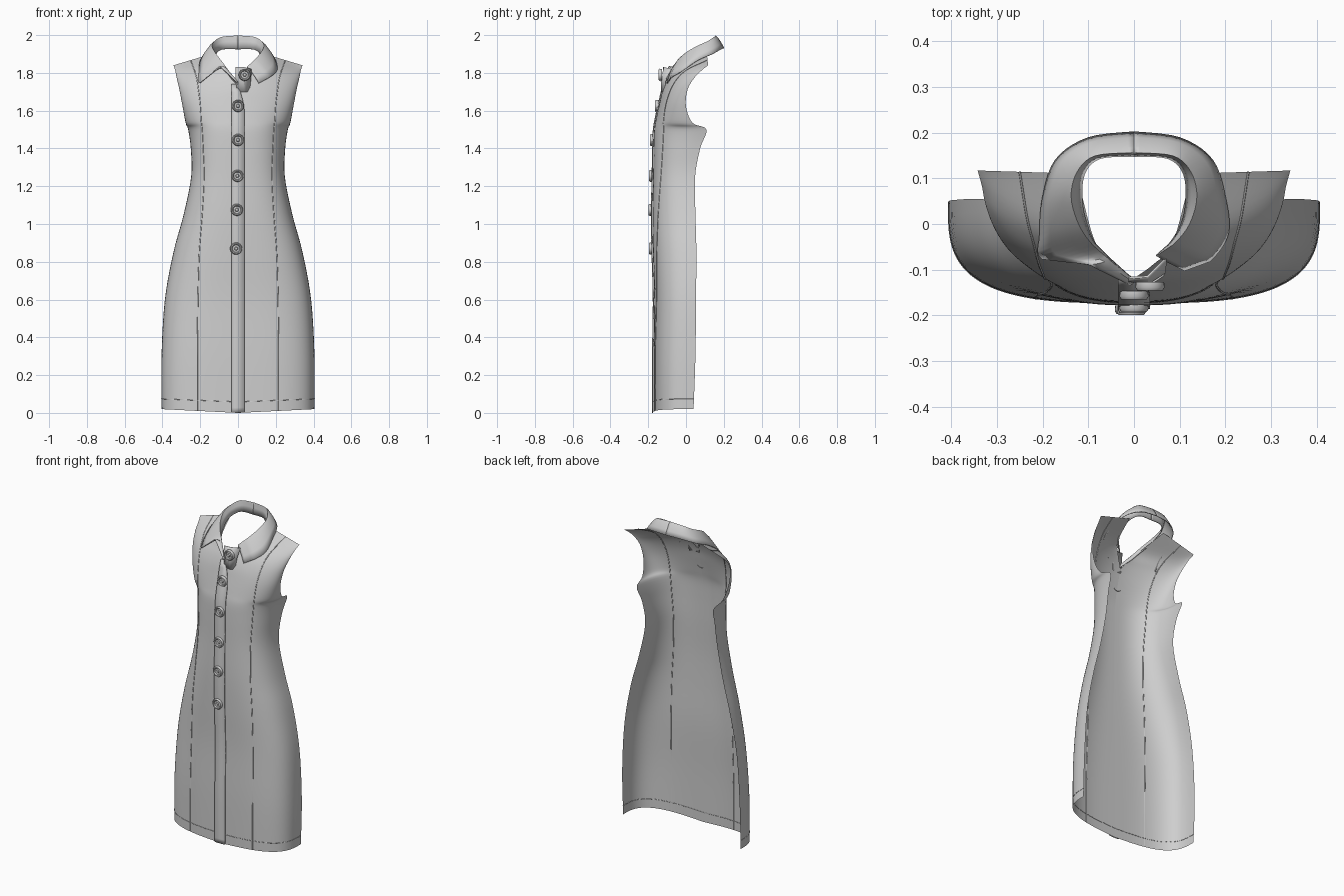
import bpy, bmesh, math
from mathutils import Vector

cube = bpy.data.objects.get("Cube")
if cube:
    bpy.data.objects.remove(cube, do_unlink=True)

fabric = bpy.data.materials.new("light_grey_fabric")
fabric.use_nodes = True
COLOR = (0.62, 0.62, 0.62, 1)
fabric.diffuse_color = COLOR
fabric.node_tree.nodes["Principled BSDF"].inputs["Base Color"].default_value = COLOR

# Body rows: centre x, y, z, then side x, y, z, then roundness
ROWS = [
    (0, -.172, 0, .405, .04, .02, 3.2),
    (0, -.172, .3, .405, .05, .3, 3.2),
    (0, -.168, .6, .387, .053, .6, 3),
    (0, -.175, .85, .342, .055, .85, 2.8),
    (0, -.178, 1.05, .288, .05, 1.05, 2.7),
    (0, -.174, 1.25, .248, .048, 1.25, 2.7),
    (0, -.172, 1.4, .25, .075, 1.4, 2.7),
    (0, -.168, 1.5, .264, .108, 1.5, 2.7),
    (0, -.156, 1.57, .277, .035, 1.535, 2.5),
    (0, -.138, 1.65, .293, .0, 1.62, 2.2),
    (0, -.12, 1.72, .31, .008, 1.71, 1.8),
    (.04, -.09, 1.78, .325, .045, 1.775, 1.5),
    (.085, -.04, 1.84, .333, .085, 1.815, 1.2),
    (.125, .11, 1.905, .342, .117, 1.84, 1),
]


def spline(pts, t):
    """Catmull-Rom point on a list of tuples, t counted in list steps."""
    i = max(0, min(int(t), len(pts) - 2))
    f = t - i
    a, b, c, d = (pts[max(0, min(k, len(pts) - 1))] for k in range(i - 1, i + 3))
    return [q + .5 * f * (r - p + f * (2*p - 5*q + 4*r - s + f * (3*(q - r) + s - p)))
            for p, q, r, s in zip(a, b, c, d)]


def on_row(row, angle):
    """Point on a rounded cross-section, from centre to side."""
    cx, cy, cz, sx, sy, sz, n = row
    fx = math.sin(angle) ** (2 / n)
    fy = 1 - max(0, math.cos(angle)) ** (2 / n)
    return Vector((cx + (sx - cx) * fx, cy + (sy - cy) * fy, cz + (sz - cz) * fx))


def at_x(t, x):
    """Point on the body at row position t and a given x."""
    row = spline(ROWS, t)
    f = max(0, min(1, (abs(x) - row[0]) / (row[3] - row[0])))
    p = on_row(row, math.asin(f ** (row[6] / 2)))
    p.x = math.copysign(p.x, x)
    return p


def row_at(z):
    """Row position whose centre lies at height z."""
    for i in range(len(ROWS) - 1):
        lo, hi = ROWS[i][2], ROWS[i + 1][2]
        if z <= hi:
            return i + (z - lo) / (hi - lo)
    return len(ROWS) - 1


def make(name, bm, thick=0):
    mesh = bpy.data.meshes.new(name)
    bmesh.ops.remove_doubles(bm, verts=bm.verts, dist=1e-5)
    bmesh.ops.recalc_face_normals(bm, faces=bm.faces)
    bm.to_mesh(mesh)
    bm.free()
    ob = bpy.data.objects.new(name, mesh)
    bpy.context.collection.objects.link(ob)
    mesh.materials.append(fabric)
    if thick:
        mod = ob.modifiers.new("thickness", 'SOLIDIFY')
        mod.thickness = thick
        mod.offset = 0
    bpy.ops.object.select_all(action='DESELECT')
    ob.select_set(True)
    bpy.context.view_layer.objects.active = ob
    bpy.ops.object.shade_smooth_by_angle(angle=math.radians(40))
    return ob


def grid(name, lines, thick=0):
    bm = bmesh.new()
    vs = [[bm.verts.new(p) for p in line] for line in lines]
    for a, b in zip(vs, vs[1:]):
        for i in range(len(a) - 1):
            bm.faces.new((a[i], a[i + 1], b[i + 1], b[i]))
    return make(name, bm, thick)


def seam(name, pts, radius=.0025):
    cu = bpy.data.curves.new(name, 'CURVE')
    cu.dimensions = '3D'
    cu.bevel_depth = radius
    cu.bevel_resolution = 1
    sp = cu.splines.new('POLY')
    sp.points.add(len(pts) - 1)
    for q, p in zip(sp.points, pts):
        q.co = (*p, 1)
    cu.materials.append(fabric)
    bpy.context.collection.objects.link(bpy.data.objects.new(name, cu))


# Dress front, open at the back
STEPS, COLS = 5, 28
body = []
for k in range((len(ROWS) - 1) * STEPS + 1):
    row = spline(ROWS, k / STEPS)
    half = [on_row(row, math.pi / 2 * j / COLS) for j in range(COLS + 1)]
    body.append(half)
for name, sign in (("left_front_panel", 1), ("right_front_panel", -1)):
    grid(name, [[Vector((sign * p.x, p.y, p.z)) for p in line] for line in body])

# Princess seams and hem stitching
last = len(ROWS) - 1
SEAM_X = [(.215,), (.215,), (.212,), (.205,), (.19,), (.18,), (.185,), (.19,),
          (.195,), (.2,), (.21,), (.22,), (.235,), (.25,)]
for name, sign in (("left_seam", 1), ("right_seam", -1)):
    seam(name, [at_x(k / 4, sign * spline(SEAM_X, k / 4)[0]) for k in range(last * 4 + 1)])
hem = spline(ROWS, row_at(.08))
arc = [on_row(hem, math.pi / 2 * j / COLS) for j in range(COLS + 1)]
seam("hem_stitching", [Vector((-p.x, p.y, p.z)) for p in arc[:0:-1]] + arc, .0015)

# Overlapping button placket, its edge curling away at the top
strip = []
for k in range(41):
    z = 1.74 * k / 40
    edge = .035 - .04 * max(0, (z - 1.58) / .16) ** 2
    strip.append([at_x(row_at(z), x) + Vector((0, -.005, 0)) for x in (-.035, -.01, edge)])
grid("button_placket", strip, .006)

# Upper corner of the under panel
grid("placket_corner", [[(-.005, -.124, 1.70), (.035, -.13, 1.70), (.06, -.115, 1.70)],
                        [(-.012, -.124, 1.77), (.03, -.13, 1.77), (.068, -.105, 1.77)],
                        [(-.012, -.118, 1.83), (.03, -.115, 1.83), (.07, -.075, 1.82)]], .005)

# Buttons, turned from a rimmed profile
PROFILE = [(.031, .006), (.032, -.006), (.028, -.012), (.023, -.011),
           (.019, -.005), (.01, -.005), (.007, -.011), (0, -.012)]


def button(name, x, y, z, sides=24):
    lines = []
    for k in range(sides + 1):
        a = 2 * math.pi * k / sides
        lines.append([(x + r * math.cos(a), y + d, z + r * math.sin(a)) for r, d in PROFILE])
    grid(name, lines)


button("collar_button", .035, -.133, 1.79)
for i, (x, z) in enumerate([(0, 1.625), (0, 1.445), (-.003, 1.255), (-.006, 1.075), (-.01, .87)]):
    button(f"front_button_{i + 1}", x, at_x(row_at(z), x).y - .009, z)

# Collar: stand, fold and outer edge at each station from the back round
BACK = [
    ((0, .15, 1.925), (0, .157, 1.995), (0, .2, 1.93)),
    ((.075, .145, 1.925), (.085, .15, 1.988), (.1, .187, 1.925)),
    ((.11, .11, 1.91), (.125, .115, 1.965), (.17, .14, 1.9)),
    ((.115, .05, 1.89), (.138, .06, 1.94), (.198, .06, 1.865)),
    ((.105, 0, 1.86), (.122, 0, 1.905), (.205, -.02, 1.81)),
]
LEFT = [((.078, -.045, 1.82), (.087, -.045, 1.865), (.165, -.08, 1.775)),
        ((.05, -.07, 1.79), (.05, -.07, 1.83), (.11, -.1, 1.745))]
RIGHT = [((.085, -.045, 1.83), (.092, -.045, 1.865), (.2, -.075, 1.748)),
         ((.05, -.08, 1.785), (.055, -.08, 1.815), (.095, -.09, 1.835)),
         ((0, -.125, 1.735), (0, -.128, 1.745), (.008, -.132, 1.75))]
for name, sign, front in (("left_collar", 1, LEFT), ("right_collar", -1, RIGHT)):
    stations = BACK + front
    lines = []
    for k in range((len(stations) - 1) * 5 + 1):
        t = k / 5
        if t > len(BACK):  # straight front edge past the collar point
            i = min(int(t), len(stations) - 2)
            s, o, e = (Vector(a).lerp(Vector(b), t - i)
                       for a, b in zip(stations[i], stations[i + 1]))
        else:
            s, o, e = (Vector(spline([st[c] for st in stations], t)) for c in range(3))
        roll = o.lerp(e, .25) + Vector((0, 0, .006))
        line = [s, s.lerp(o, .6), o, roll, e.lerp(o, .3) + Vector((0, 0, .005)), e]
        lines.append([(sign * p.x, p.y, p.z) for p in line])
    grid(name, lines, .006)
